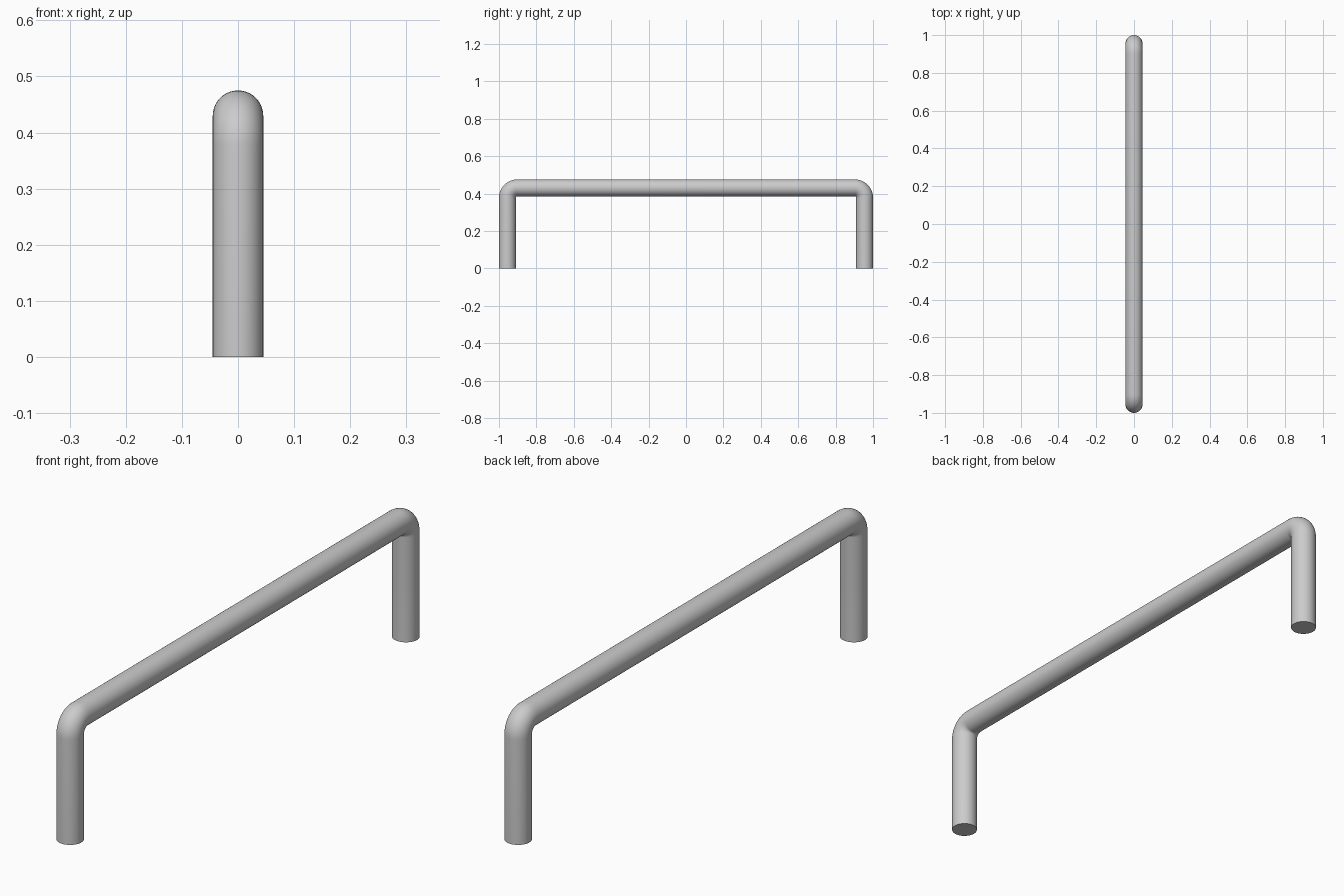
import bpy, bmesh
from math import sin, cos, pi

if "Cube" in bpy.data.objects:
    bpy.data.objects.remove(bpy.data.objects["Cube"])

R = 0.045            # tube radius
BEND = 0.052         # bend radius of the tube's centre line
LEG_Y, BAR_Z = 0.955, 0.43
SIDES, STEPS = 40, 12

# Centre line of one half: foot, then the bend; each entry is (y, z, tilt)
half = [(-LEG_Y, 0.0, 0.0)]
for i in range(STEPS + 1):
    a = i / STEPS * pi / 2
    half.append((-LEG_Y + BEND * (1 - cos(a)), BAR_Z - BEND + BEND * sin(a), a))
path = half + [(-y, z, pi - a) for y, z, a in reversed(half)]

# Sweep a circle along the path
bm = bmesh.new()
rings = []
for y, z, a in path:
    ring = []
    for k in range(SIDES):
        t = 2 * pi * k / SIDES
        u, v = R * cos(t), R * sin(t)
        ring.append(bm.verts.new((u, y - v * cos(a), z + v * sin(a))))
    rings.append(ring)
for r0, r1 in zip(rings, rings[1:]):
    for k in range(SIDES):
        n = (k + 1) % SIDES
        bm.faces.new((r0[k], r0[n], r1[n], r1[k]))

# Flat ends of the feet
bm.faces.new(rings[0])
bm.faces.new(rings[-1])
bmesh.ops.recalc_face_normals(bm, faces=bm.faces)

mesh = bpy.data.meshes.new("bent_tube_handle")
bm.to_mesh(mesh)
bm.free()
handle = bpy.data.objects.new("bent_tube_handle", mesh)
bpy.context.collection.objects.link(handle)
bpy.context.view_layer.objects.active = handle
handle.select_set(True)
bpy.ops.object.shade_smooth_by_angle(angle=pi / 6)
